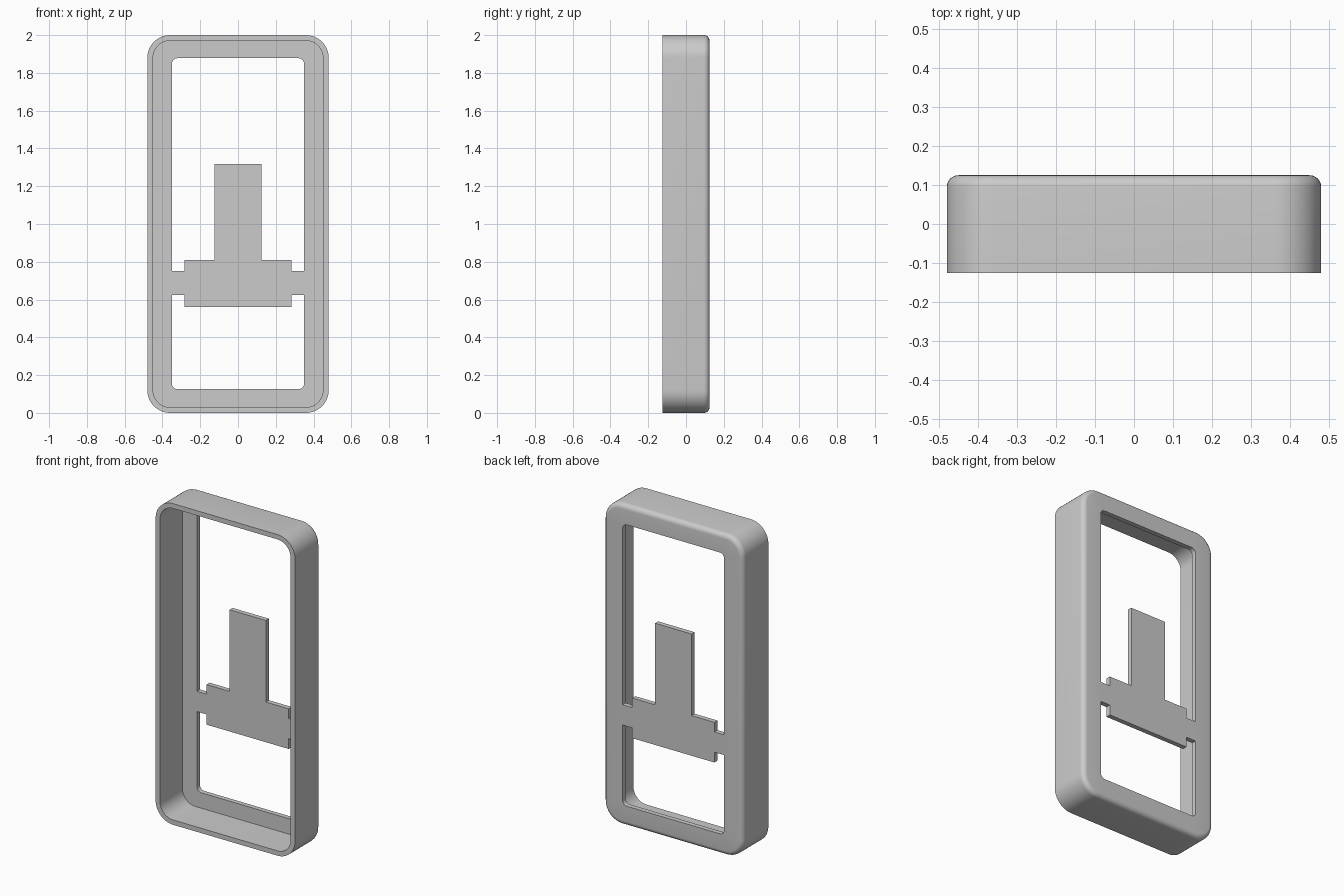
import bpy, bmesh, math
from mathutils import Vector

if "Cube" in bpy.data.objects:
    bpy.data.objects.remove(bpy.data.objects["Cube"], do_unlink=True)

HALF_W, HEIGHT, HALF_D = 0.48, 2.0, 0.125
WALL, CORNER, FILLET = 0.03, 0.12, 0.03


def arc(cx, cz, r, start, steps):
    """Quarter circle in the x-z plane, counter-clockwise from start."""
    return [(cx + r * math.cos(a), cz + r * math.sin(a))
            for a in (start + math.pi / 2 * i / steps for i in range(steps + 1))]


def rounded_rect(inset, steps=12):
    x, z = HALF_W - CORNER, HEIGHT / 2 - CORNER
    pts = []
    for i, (sx, sz) in enumerate([(1, 1), (-1, 1), (-1, -1), (1, -1)]):
        pts += arc(sx * x, HEIGHT / 2 + sz * z, CORNER - inset, i * math.pi / 2, steps)
    return pts


def mirrored(half):
    """Close a right-hand half outline with its reflection."""
    return half + [(-x, z) for x, z in reversed(half)]


bm = bmesh.new()


def ring(pts, y):
    return [bm.verts.new((x, y, z)) for x, z in pts]


def bridge(a, b):
    n = len(a)
    for i in range(n):
        bm.faces.new((a[i], a[(i + 1) % n], b[(i + 1) % n], b[i]))


def loop_edges(verts):
    edges = []
    for i, v in enumerate(verts):
        w = verts[(i + 1) % len(verts)]
        edges.append(bm.edges.get((v, w)) or bm.edges.new((v, w)))
    return edges


# Case wall: inner floor edge, front rim, outer side, rounded back edge
rings = [ring(rounded_rect(WALL), HALF_D - WALL),
         ring(rounded_rect(WALL), -HALF_D),
         ring(rounded_rect(0), -HALF_D)]
for i in range(7):
    a = math.pi / 2 * i / 6
    rings.append(ring(rounded_rect(FILLET * (1 - math.cos(a))),
                      HALF_D - FILLET + FILLET * math.sin(a)))
for a, b in zip(rings, rings[1:]):
    bridge(a, b)

# Back plate openings, leaving the upright and its crossbar with side tabs
WIN, R, BAR, STEM = 0.35, 0.03, 0.283, 0.125
upper = mirrored([(STEM, 1.318), (STEM, 0.81), (BAR, 0.81), (BAR, 0.75), (WIN, 0.75)]
                 + arc(WIN - R, 1.878 - R, R, 0, 6))
lower = mirrored(arc(WIN - R, 0.126 + R, R, -math.pi / 2, 6)
                 + [(WIN, 0.624), (BAR, 0.624), (BAR, 0.56)])
front_edges, back_edges = loop_edges(rings[0]), loop_edges(rings[-1])
for outline in (upper, lower):
    front, back = ring(outline, HALF_D - WALL), ring(outline, HALF_D)
    bridge(front, back)
    front_edges += loop_edges(front)
    back_edges += loop_edges(back)
for edges, side in ((front_edges, -1), (back_edges, 1)):
    bmesh.ops.triangle_fill(bm, edges=edges, use_beauty=True, normal=Vector((0, side, 0)))
bmesh.ops.recalc_face_normals(bm, faces=bm.faces)

mesh = bpy.data.meshes.new("case_frame")
bm.to_mesh(mesh)
bm.free()
case = bpy.data.objects.new("case_frame", mesh)
bpy.context.collection.objects.link(case)

# Plain grey finish
grey = bpy.data.materials.new("light grey")
grey.use_nodes = True
colour = (0.6, 0.6, 0.6, 1)
grey.diffuse_color = colour
grey.node_tree.nodes["Principled BSDF"].inputs["Base Color"].default_value = colour
mesh.materials.append(grey)

bpy.ops.object.select_all(action="DESELECT")
case.select_set(True)
bpy.context.view_layer.objects.active = case
bpy.ops.object.shade_smooth_by_angle(angle=math.radians(30))
